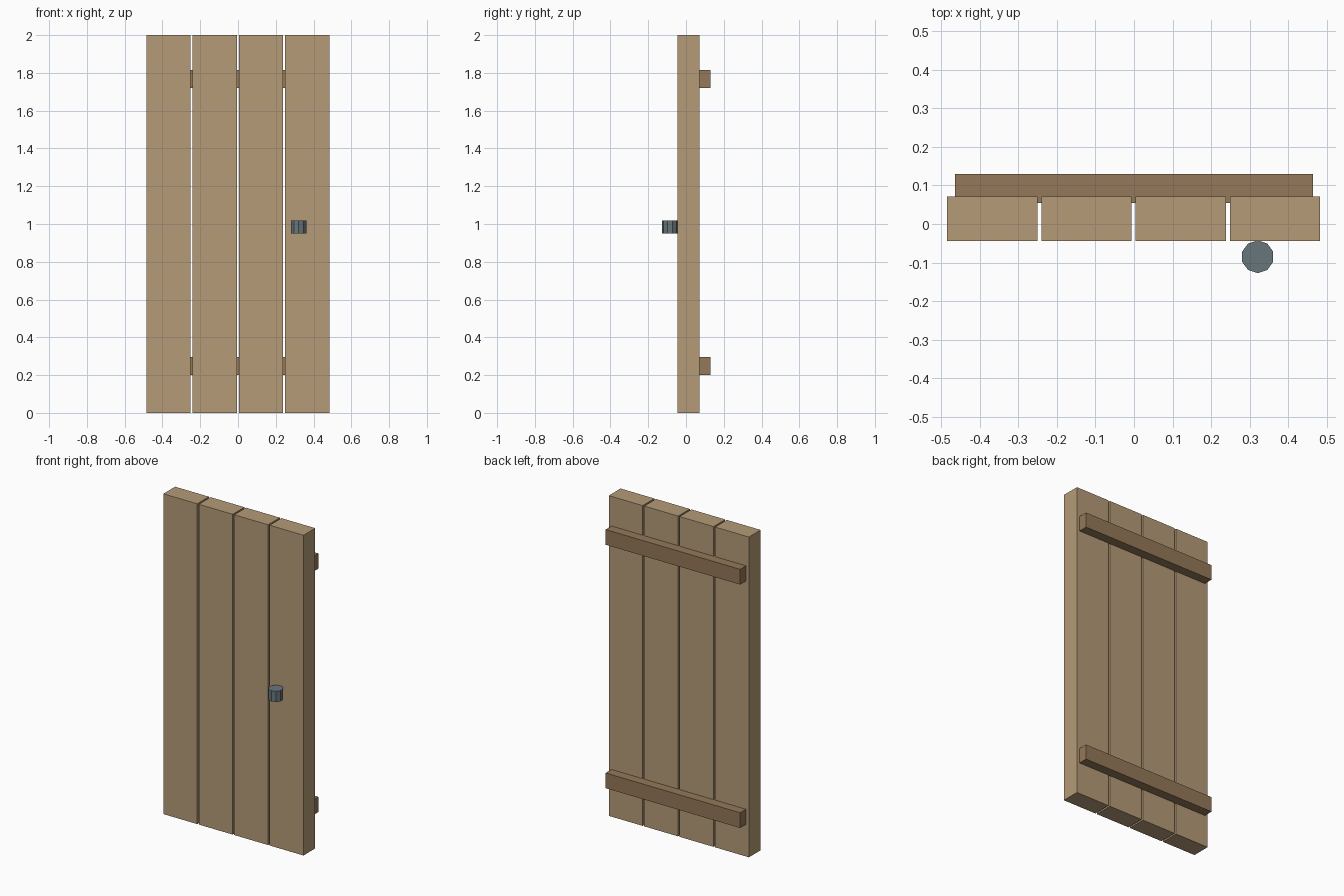
import bpy

cube = bpy.data.objects.get("Cube")
if cube:
    bpy.data.objects.remove(cube, do_unlink=True)


def material(name, rgb):
    mat = bpy.data.materials.new(name)
    mat.use_nodes = True
    color = (*rgb, 1)
    mat.diffuse_color = color
    mat.node_tree.nodes["Principled BSDF"].inputs["Base Color"].default_value = color
    return mat


def box(name, low, high, mat):
    center = [(a + b) / 2 for a, b in zip(low, high)]
    bpy.ops.mesh.primitive_cube_add(size=1, location=center)
    obj = bpy.context.object
    obj.name = name
    obj.scale = [b - a for a, b in zip(low, high)]
    bpy.ops.object.transform_apply(location=False, rotation=False, scale=True)
    obj.data.materials.append(mat)
    return obj


light_wood = material("light wood", (0.46, 0.33, 0.185))
dark_wood = material("dark wood", (0.296, 0.188, 0.1))
iron = material("grey iron", (0.141, 0.181, 0.197))

# Four upright planks with narrow gaps
width, pitch = 0.234, 0.2447
for i in range(4):
    left = -0.485 + i * pitch
    box(f"plank_{i + 1}", (left, -0.044, 0), (left + width, 0.072, 2), light_wood)

# Two cross battens let slightly into the back
for name, bottom in (("lower_batten", 0.2), ("upper_batten", 1.72)):
    box(name, (-0.465, 0.055, bottom), (0.464, 0.13, bottom + 0.095), dark_wood)

# Ten-sided upright knob on the front
bpy.ops.mesh.primitive_cylinder_add(vertices=10, radius=0.0425, depth=0.067,
                                    location=(0.321, -0.085, 0.984))
knob = bpy.context.object
knob.name = "door_knob"
knob.data.materials.append(iron)
